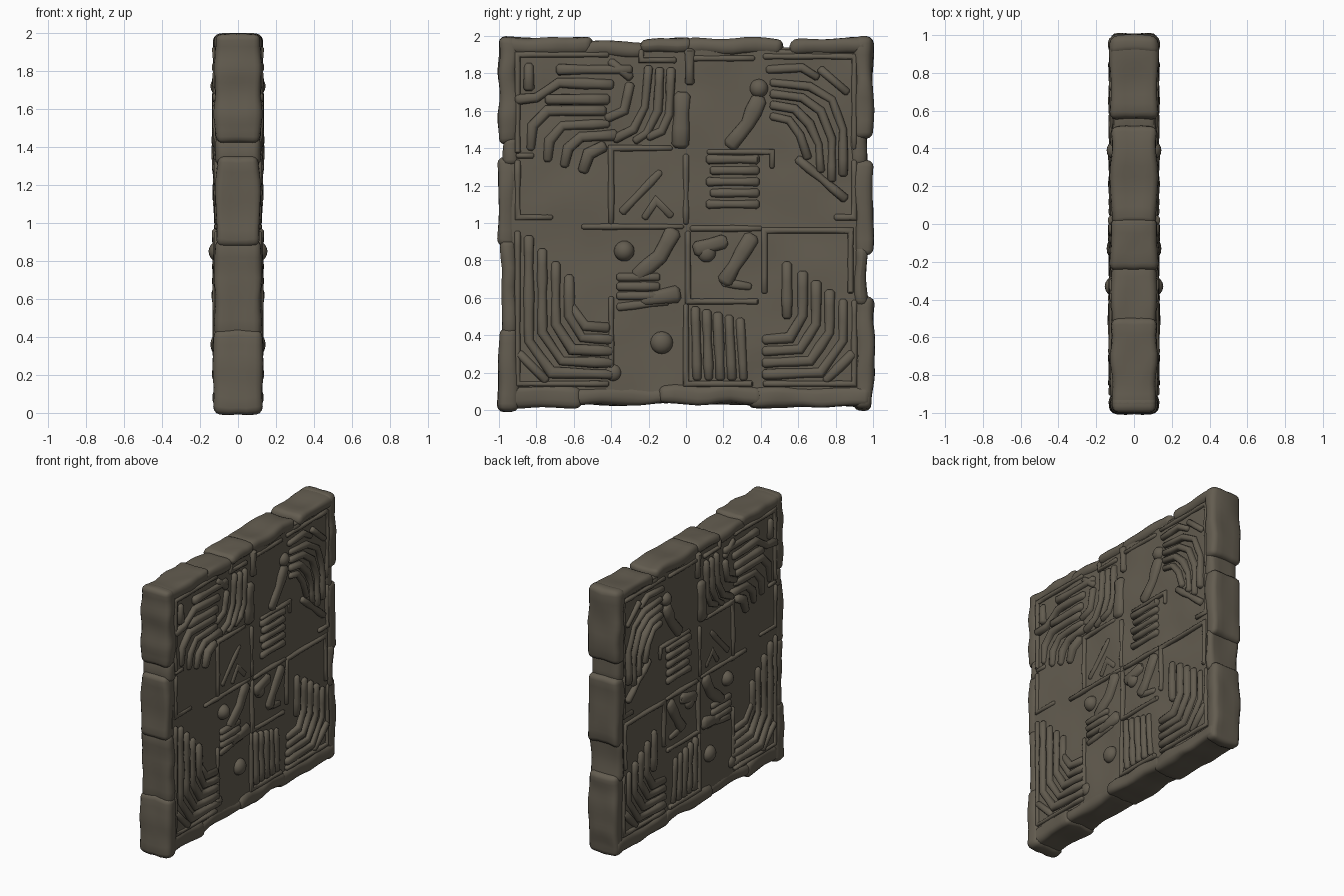
import bpy, bmesh, math, random
from mathutils import Vector, noise

random.seed(4)
stone = bpy.data.materials.new("dark weathered stone")
stone.diffuse_color = (0.125, 0.108, 0.08, 1)


def finish(bm, name, angle=50):
    bmesh.ops.recalc_face_normals(bm, faces=bm.faces)
    me = bpy.data.meshes.new(name)
    bm.to_mesh(me)
    bm.free()
    me.materials.append(stone)
    ob = bpy.data.objects.new(name, me)
    bpy.context.collection.objects.link(ob)
    bpy.ops.object.select_all(action='DESELECT')
    ob.select_set(True)
    bpy.context.view_layer.objects.active = ob
    bpy.ops.object.shade_smooth_by_angle(angle=math.radians(angle))
    return ob


def wobble(bm, amount, freq):
    for v in bm.verts:
        n = noise.noise_vector(Vector((abs(v.co.x), v.co.y, v.co.z)) * freq)
        n.x *= 1 if v.co.x > 0 else -1
        v.co += n * amount


def box(y0, y1, z0, z1, hx, bevel):
    bm = bmesh.new()
    bmesh.ops.create_cube(bm, size=1)
    for v in bm.verts:
        v.co = Vector((v.co.x * 2 * hx, (y0 + y1) / 2 + v.co.y * (y1 - y0),
                       (z0 + z1) / 2 + v.co.z * (z1 - z0)))
    if bevel:
        bmesh.ops.bevel(bm, geom=bm.edges[:], offset=bevel, segments=3, profile=0.5, affect='EDGES')
    for i in range(5):   # split long edges so the noise has something to move
        long = [e for e in bm.edges if e.calc_length() > 0.06]
        if long:
            bmesh.ops.subdivide_edges(bm, edges=long, cuts=1, use_grid_fill=True)
    bmesh.ops.triangulate(bm, faces=[f for f in bm.faces if len(f.verts) > 4])
    return bm


# Core slab with slightly uneven faces
bm = box(-0.93, 0.93, 0.07, 1.93, 0.106, 0)
wobble(bm, 0.012, 5)
finish(bm, "core_slab", 60)

# Worn rim blocks: (y0, y1, z0, z1)
rim = [(-1, -0.90, 0.0, 0.44), (-0.985, -0.9, 0.40, 0.92), (-1, -0.90, 0.88, 1.35),
       (-0.975, -0.89, 1.30, 1.46), (-1, -0.9, 1.42, 1.99),
       (0.9, 1, 0.0, 0.62), (0.9, 0.97, 0.56, 0.88), (0.9, 1, 0.82, 1.34),
       (0.88, 0.965, 1.30, 1.50), (0.9, 1, 1.45, 1.99),
       (-0.99, -0.5, 1.90, 1.99), (-0.56, -0.22, 1.88, 1.965), (-0.25, 0.04, 1.91, 1.985),
       (0.0, 0.52, 1.90, 1.985), (0.48, 0.62, 1.88, 1.94), (0.56, 0.99, 1.90, 1.985),
       (-0.99, -0.55, 0.015, 0.13), (-0.6, -0.1, 0.03, 0.12), (-0.15, 0.4, 0.03, 0.13),
       (0.33, 0.99, 0.015, 0.13)]
for i, (y0, y1, z0, z1) in enumerate(rim):
    bm = box(y0, y1, z0, z1, 0.128 - 0.006 * (i % 3), 0.036)
    wobble(bm, 0.018, 6)
    finish(bm, f"rim_block_{i + 1}", 60)


def ridge(bm, pts, w, h):
    """Half-round moulding along a (y, z) path on both faces."""
    path = [Vector(p) for p in pts]
    fine = [path[0]]
    for a, b in zip(path, path[1:]):
        n = max(1, int((b - a).length / 0.07))
        fine += [a.lerp(b, k / n) for k in range(1, n + 1)]
    dirs = [(b - a).normalized() for a, b in zip(fine, fine[1:])]
    seed = random.random() * 50
    for side in (1, -1):
        rings = []
        stations = [(0, -0.5, 0.55)] + [(k, 0, 1) for k in range(len(fine))] + [(len(fine) - 1, 0.5, 0.55)]
        for k, ext, s in stations:
            d0, d1 = dirs[max(k - 1, 0)], dirs[min(k, len(dirs) - 1)]
            t = (d0 + d1).normalized()
            c = fine[k] + t * ext * w
            nrm = Vector((-t.y, t.x)) / max(0.6, t.dot(d1))
            wear = 1 + 0.3 * noise.noise(Vector((c.x * 9, c.y * 9, seed)))
            ring = []
            for j in range(8):
                a = math.pi * j / 7
                off = math.copysign(abs(math.cos(a)) ** 0.7, math.cos(a)) * w * s * wear
                up = 0.092 + (h * s * wear + 0.01) * math.sin(a) ** 0.7
                q = c + nrm * off
                ring.append(bm.verts.new((side * up, q.x, q.y)))
            rings.append(ring)
        for r, q in zip(rings, rings[1:]):
            for j in range(7):
                bm.faces.new((r[j], r[j + 1], q[j + 1], q[j]))
        bm.faces.new(rings[0])
        bm.faces.new(rings[-1])


def panel(name, paths, w=0.024, h=0.03):
    bm = bmesh.new()
    for p in paths:
        ridge(bm, p, w, h)
    finish(bm, name, 55)


# Thin raised borders between the panels
panel("panel_borders", [
    [(-0.9, 1.38), (-0.9, 1.9), (-0.42, 1.9)], [(-0.82, 1.36), (-0.9, 1.36)],
    [(-0.9, 1.33), (-0.9, 1.03), (-0.72, 1.03)], [(-0.9, 0.95), (-0.9, 0.14), (-0.42, 0.14)],
    [(-0.24, 1.92), (-0.24, 1.87), (-0.06, 1.87)], [(0.04, 1.88), (0.36, 1.88)],
    [(0.42, 1.89), (0.9, 1.89), (0.9, 1.4)], [(0.9, 1.33), (0.9, 1.03), (0.8, 1.03)],
    [(-0.08, 1.4), (-0.4, 1.4), (-0.4, 1.0)], [(0, 1.36), (0, 1.0)], [(0.12, 1.38), (0.46, 1.38), (0.46, 1.3)],
    [(-0.55, 0.98), (-0.02, 0.98)], [(0.03, 0.97), (0.4, 0.97)], [(0.42, 0.63), (0.42, 0.96), (0.88, 0.96), (0.88, 0.63)],
    [(0.01, 0.95), (0.01, 0.58), (0.38, 0.58)], [(0, 0.56), (0, 0.14), (0.35, 0.14)],
    [(-0.4, 0.6), (-0.4, 0.2)], [(0.9, 0.58), (0.9, 0.14), (0.42, 0.14)]], 0.016, 0.022)

# Upper left fan of stripes
panel("upper_left_stripes", [
    [(-0.84, 1.84), (-0.84, 1.72)], [(-0.9, 1.66), (-0.8, 1.67), (-0.68, 1.75), (-0.4, 1.74)],
    [(-0.68, 1.82), (-0.3, 1.82)], [(-0.74, 1.66), (-0.42, 1.66)],
    [(-0.83, 1.4), (-0.82, 1.52), (-0.74, 1.6), (-0.44, 1.6)],
    [(-0.74, 1.34), (-0.73, 1.44), (-0.66, 1.52), (-0.42, 1.53)],
    [(-0.65, 1.31), (-0.63, 1.4), (-0.56, 1.46), (-0.38, 1.47)],
    [(-0.55, 1.28), (-0.52, 1.37), (-0.44, 1.41)], [(-0.4, 1.86), (-0.3, 1.78)]], 0.028, 0.032)

# Upper middle nested bends
panel("upper_middle_bends", [
    [(-0.2, 1.83), (-0.22, 1.62), (-0.28, 1.5), (-0.38, 1.45)],
    [(-0.14, 1.82), (-0.15, 1.6), (-0.21, 1.48), (-0.27, 1.44)],
    [(-0.08, 1.82), (-0.09, 1.58), (-0.13, 1.49), (-0.2, 1.46)],
    [(-0.3, 1.74), (-0.33, 1.6), (-0.42, 1.56)], [(0.02, 1.92), (0.02, 1.75)]], 0.024)

# Upper right fan of stripes
panel("upper_right_stripes", [
    [(0.44, 1.82), (0.62, 1.83), (0.7, 1.78)], [(0.72, 1.82), (0.86, 1.7)],
    [(0.46, 1.75), (0.66, 1.73), (0.78, 1.66), (0.84, 1.5), (0.84, 1.26)],
    [(0.46, 1.69), (0.62, 1.67), (0.72, 1.6), (0.78, 1.45), (0.78, 1.23)],
    [(0.46, 1.63), (0.58, 1.61), (0.66, 1.53), (0.71, 1.42), (0.72, 1.28)],
    [(0.46, 1.57), (0.55, 1.55), (0.61, 1.47), (0.65, 1.35)], [(0.6, 1.34), (0.85, 1.13)]], 0.023)

# Horizontal and vertical bar groups
panel("centre_bars", [[(0.12 + 0.02 * (i % 2), 1.34 - 0.06 * i), (0.38, 1.34 - 0.06 * i)] for i in range(5)], 0.025)
panel("left_short_bars", [[(-0.36, 0.71 - 0.05 * i), (-0.15, 0.71 - 0.05 * i)] for i in range(3)], 0.024)
panel("lower_vertical_bars", [[(0.06 + 0.062 * i, 0.17), (0.05 + 0.06 * i, 0.54 - 0.015 * i)] for i in range(5)], 0.026)

# Lower corner stripes, nested on both sides
for name, s in (("lower_left_stripes", -1), ("lower_right_stripes", 1)):
    paths = [[(s * (0.84 - 0.072 * i), (0.92 if s < 0 else 0.58) - (0.07 * i if s < 0 else -0.05 * i)),
              (s * (0.84 - 0.072 * i), 0.37 + 0.045 * i),
              (s * (0.72 - 0.055 * i), 0.2 + 0.062 * i),
              (s * (0.42 if s > 0 else 0.4), 0.19 + 0.062 * i)] for i in range(4)]
    paths += [[(s * 0.89, 0.3), (s * 0.75, 0.16)]]
    paths += [[(0.54, 0.78), (0.54, 0.5)]] if s > 0 else [[(-0.62, 0.56), (-0.54, 0.45), (-0.42, 0.44)]]
    panel(name, paths, 0.027, 0.03)

# Thick worn limbs and diagonals
panel("diagonal_limbs", [
    [(0.39, 1.66), (0.33, 1.53), (0.24, 1.42)], [(-0.02, 1.68), (-0.03, 1.42)],
    [(-0.07, 0.95), (-0.14, 0.82), (-0.26, 0.72)], [(0.35, 0.92), (0.21, 0.69)],
    [(0.06, 0.86), (0.2, 0.9)], [(-0.05, 0.62), (-0.22, 0.59)]], 0.042, 0.032)
panel("thin_diagonals", [
    [(-0.34, 1.06), (-0.14, 1.27)], [(-0.22, 1.03), (-0.16, 1.12), (-0.08, 1.04)],
    [(0.2, 0.68), (0.34, 0.66)], [(-0.36, 0.55), (-0.1, 0.58)]], 0.022, 0.018)

# Rounded bosses: (y, z, radius, height)
bm = bmesh.new()
for y, z, r, h in [(-0.33, 0.85, 0.055, 0.055), (-0.13, 0.36, 0.06, 0.045),
                   (0.39, 1.72, 0.05, 0.045), (0.11, 0.84, 0.05, 0.035), (-0.39, 0.2, 0.045, 0.03)]:
    for side in (1, -1):
        vs = bmesh.ops.create_uvsphere(bm, u_segments=16, v_segments=10, radius=1)["verts"]
        for v in vs:
            v.co = Vector((side * 0.1 + v.co.x * h, y + v.co.y * r, z + v.co.z * r))
finish(bm, "bosses")
